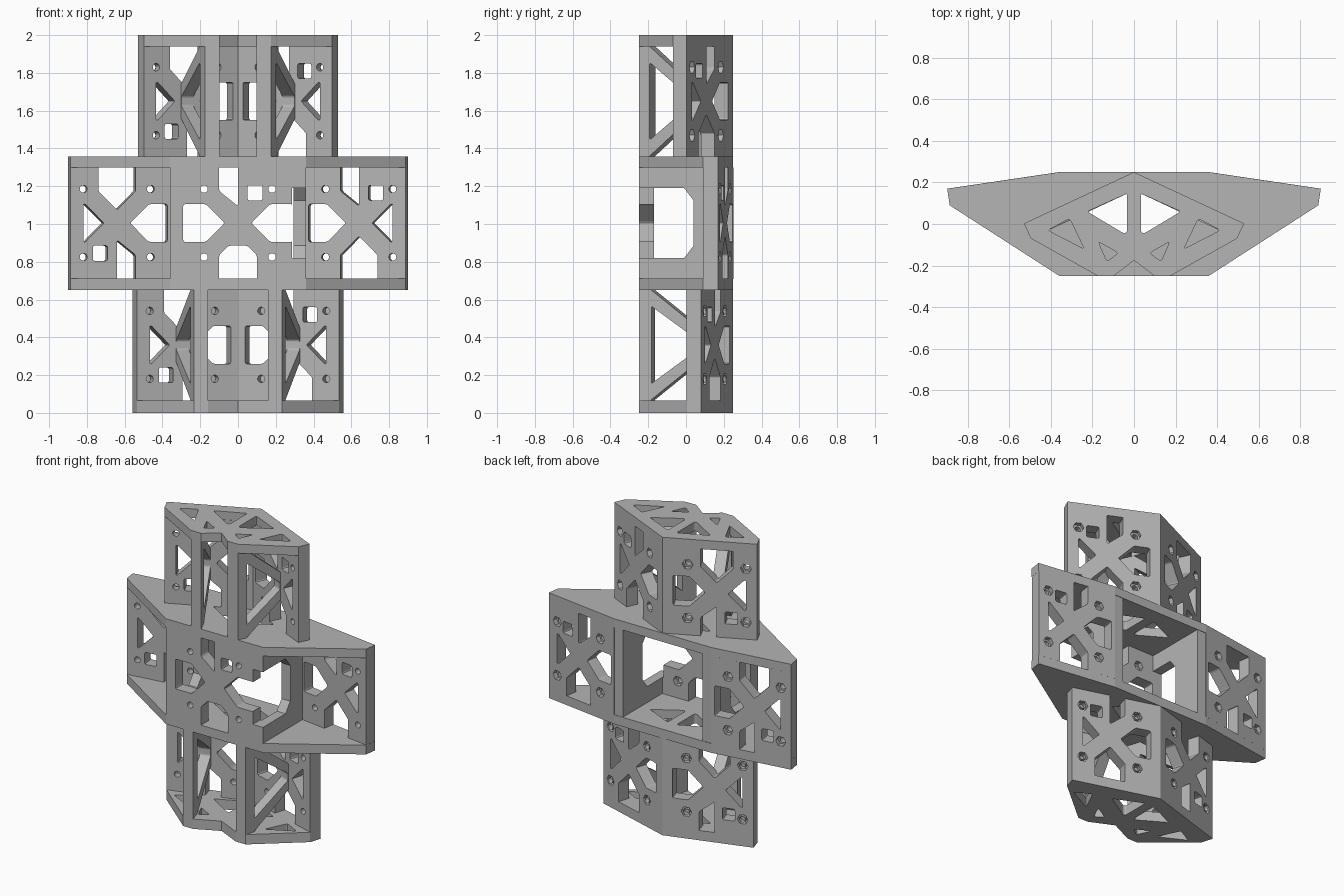
import bpy, bmesh, math
from mathutils import Vector

cube = bpy.data.objects.get("Cube")
if cube:
    bpy.data.objects.remove(cube, do_unlink=True)

grey = bpy.data.materials.new("plain_grey")
grey.use_nodes = True
COLOUR = (0.46, 0.46, 0.46, 1)
grey.diffuse_color = COLOUR
grey.node_tree.nodes["Principled BSDF"].inputs["Base Color"].default_value = COLOUR

T = 0.08       # panel thickness
HALF = 0.295   # half height of a panel
FRONT = -0.25


def prism(bm, poly, place, d0, d1, r=0.0):
    """Extrude a 2D outline between two depths; place maps (u, v, depth) to space."""
    ends = [[bm.verts.new(place(u, v, d)) for u, v in poly] for d in (d0, d1)]
    n = len(poly)
    faces = [bm.faces.new(ends[0]), bm.faces.new(ends[1][::-1])]
    faces += [bm.faces.new((ends[0][i], ends[1][i], ends[1][(i + 1) % n], ends[0][(i + 1) % n]))
              for i in range(n)]
    bmesh.ops.recalc_face_normals(bm, faces=faces)
    if r:
        edges = [bm.edges.get((a, b)) for a, b in zip(*ends)]
        bmesh.ops.bevel(bm, geom=edges, offset=r, segments=2, profile=0.5,
                        affect='EDGES', clamp_overlap=True)


def make(name, bm):
    mesh = bpy.data.meshes.new(name)
    bm.to_mesh(mesh)
    bm.free()
    mesh.materials.append(grey)
    ob = bpy.data.objects.new(name, mesh)
    bpy.context.collection.objects.link(ob)
    return ob


def carve(name, solid, holes):
    """Subtract the hole solids and keep the finished mesh."""
    ob, cutter = make(name, solid), make(name + "_cutter", holes)
    mod = ob.modifiers.new("holes", 'BOOLEAN')
    mod.operation, mod.solver, mod.object = 'DIFFERENCE', 'EXACT', cutter
    mod.use_self = True
    graph = bpy.context.evaluated_depsgraph_get()
    mesh = bpy.data.meshes.new_from_object(ob.evaluated_get(graph))
    ob.modifiers.clear()
    ob.data = mesh
    mesh.name = name
    bpy.data.objects.remove(cutter, do_unlink=True)
    return ob


def ring(x, y, r, n):
    return [(x + r * math.cos(math.tau * i / n), y + r * math.sin(math.tau * i / n)) for i in range(n)]


def box(a, b, c, d):
    return [(a, c), (b, c), (b, d), (a, d)]


def lattice_panel(name, place, u0, u1, left, right, tip, nut):
    """Panel with X bracing, four bolt holes with nut traps and a small square hole."""
    solid, holes = bmesh.new(), bmesh.new()
    prism(solid, box(u0, u1, -HALF, HALF), place, 0, T)
    shapes = [
        [(left, -.1), (left, .1), (-.17, .1), (-.07, 0), (-.17, -.1)],
        [(right, -.1), (right, .1), (.17, .1), (.07, 0), (.17, -.1)],
        [(-.1, -.31), (.1, -.31), (.1, -.17), (-tip, -.07 - abs(tip))][:3]
        + [(tip, -.07 - tip), (-tip, -.07 - tip), (-.1, -.17)],
        [(-.1, .31), (0, .31), (0, .09), (-.1, .17)],
        box(.05, .13, .12, .2),
    ]
    for s in shapes:
        prism(holes, s, place, -.03, T + .03, .01)
    for u in (-.18, .18):
        for v in (-.18, .18):
            prism(holes, ring(u, v, .02, 14), place, -.02, T + .02)
            prism(holes, ring(u, v, .034, 6), place, *nut)
    return carve(name, solid, holes)


def back_place(x, y, z, a, side):
    """Frame of a back panel; the other side is turned half a turn about y."""
    c, s = math.cos(a), math.sin(a)
    return lambda u, v, d: Vector((side * (x + u * c - d * s), y - u * s - d * c, z + side * v))


def mirrored(half):
    return half + [(-x, y) for x, y in reversed(half) if x != 0]


def flat(x, y, z):
    return Vector((x, y, z))


SIDES = ((1, "left"), (-1, "right"))
EYE = [(.033, .147), (.225, .06), (.05, -.045), (.033, -.04)]
OUTER_TRI = [(.31, .026), (.415, -.03), (.24, -.12)]
INNER_TRI = [(.172, -.085), (.075, -.14), (.13, -.18)]


def plate(name, outline, z0, z1, shapes):
    solid, holes = bmesh.new(), bmesh.new()
    prism(solid, outline, flat, z0, z1)
    for s in shapes:
        for side in (1, -1):
            prism(holes, [(side * x, y) for x, y in s], flat, z0 - .02, z1 + .02, .012)
    carve(name, solid, holes)


def tower(name, cz, a, ix, z0, z1, shift):
    """Folded back wall, two braced webs with front posts, and an end plate."""
    c, s, tan = math.cos(a), math.sin(a), math.tan(a)
    iy = .25 - T / c - tan * ix                     # web root on the inner face
    ox, oy = ix + T * s, iy + T * c                 # same axis on the outer face
    length = (iy - FRONT) / c
    start = -ox / c
    for side, label in SIDES:
        lattice_panel(f"{name}_{label}_back_panel", back_place(ox, oy, cz, a, side),
                      start, .25, -.27, .18, .004, (-.02, .03))

        def web(u, v, d):
            return Vector((side * (ix - u * s + d * c), iy - u * c - d * s, cz + v))
        solid, holes = bmesh.new(), bmesh.new()
        prism(solid, box(-.02, length + .05, -HALF, HALF), web, -.035, .035)
        inner = length - .08
        prism(holes, [(.005, .025), (inner, .205), (inner, -.205), (.005, -.025)], web, -.06, .06, .008)
        for k in (1, -1):
            prism(holes, [(-.05, k * .05), (-.05, k * .32), (inner + .01, k * .32), (inner, k * .29)],
                  web, -.06, .06)
        prism(holes, box(-.6, .6, FRONT - .3, FRONT), flat, z0 - 1, z1 + 1)
        carve(f"{name}_{label}_web", solid, holes)
    mid = ix - length * s
    half = [(0, .25), (ox + .25 * c, oy - .25 * s), (ix + .25 * c, iy - .25 * s),
            (mid + .035 / c, FRONT), (mid - .035 / c, FRONT), (0, -.175)]
    move = [[(x + shift, y) for x, y in t] for t in (OUTER_TRI, INNER_TRI)]
    plate(f"{name}_end_plate", mirrored(half), z0, z1, [EYE] + move)


tower("upper", 1.65, math.radians(25), .27, 1.94, 2.0, 0)
tower("lower", .36, math.radians(17), .295, 0, .066, .04)

# Middle deck: two plates and the angled outer panels
MID = 1.005
deck = mirrored([(.36, .25), (.9, .17), (.888, .09), (.36, FRONT)])
plate("deck_lower_plate", deck, .65, .712, [EYE])
plate("deck_upper_plate", deck, 1.298, 1.357, [EYE])
for side, label in SIDES:
    lattice_panel(f"deck_{label}_panel", back_place(.652, .207, MID, math.atan2(.08, .54), side),
                  -.295, .25, -.27, .18, .004, (-.02, .03))

# Front panel of the deck
front = lattice_panel("deck_front_panel", lambda u, v, d: Vector((u, FRONT + d, MID + v)),
                      -.36, .36, -.29, .29, .05, (.05, .1))
solid, holes = bmesh.new(), bmesh.new()
solid.from_mesh(front.data)
bpy.data.objects.remove(front, do_unlink=True)
prism(holes, box(.285, .4, MID - .185, MID + .185), lambda u, v, d: Vector((u, d, v)), -.3, -.1)
carve("deck_front_panel", solid, holes)

# Inner side walls with windows; the left one runs out through the front
for side, label in SIDES:
    solid, holes = bmesh.new(), bmesh.new()

    def across(u, v, d):
        return Vector((side * d, u, v + MID))
    prism(solid, box(FRONT, .247, -HALF, HALF), across, .295, .36)
    y0 = -.3 if side > 0 else FRONT + T
    prism(holes, [(y0, -.185), (-.01, -.185), (.04, -.12), (.04, .12), (-.01, .185), (y0, .185)],
          across, .25, .4)
    carve(f"deck_{label}_wall", solid, holes)
